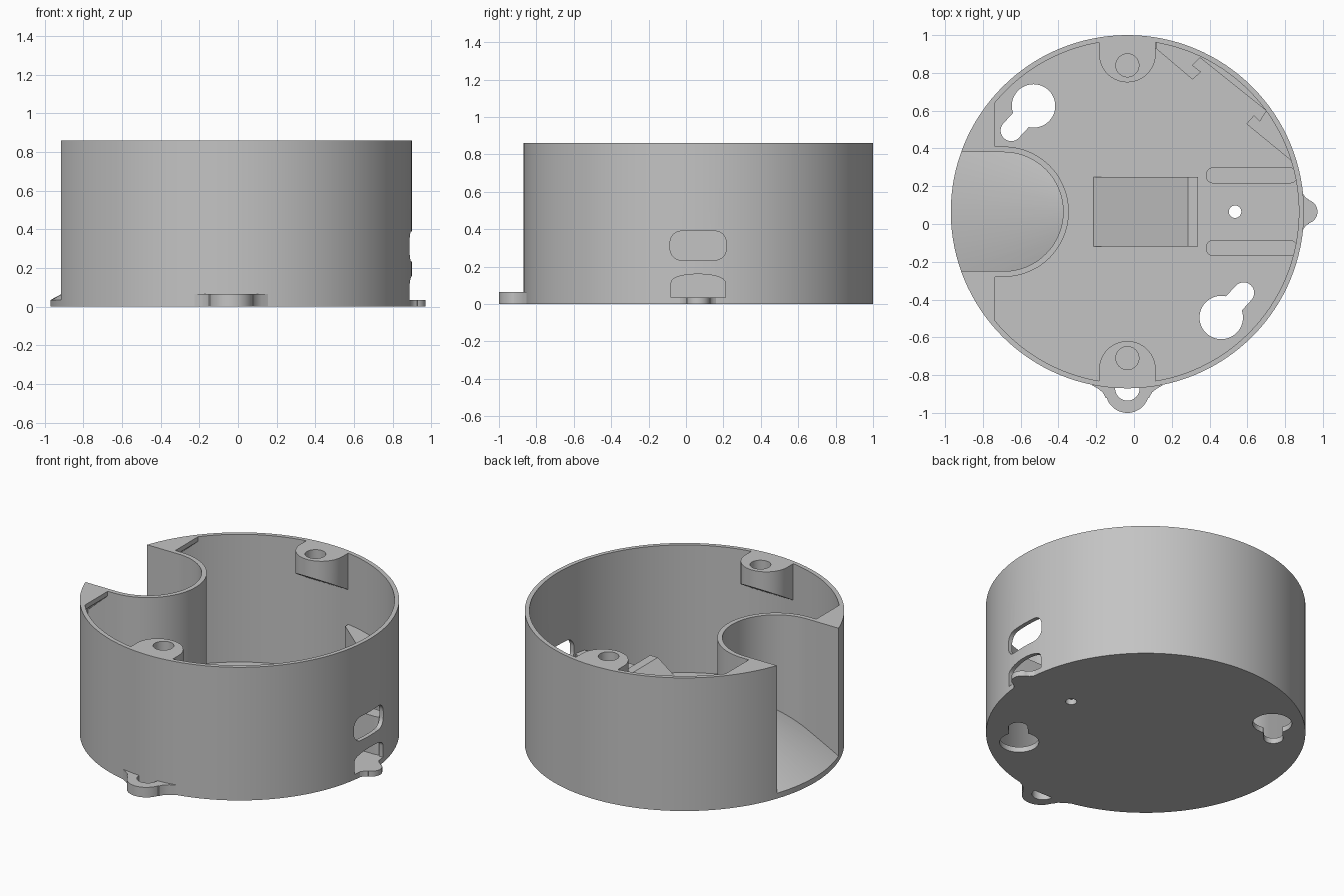
import bpy, bmesh
from math import cos, sin, pi, radians, sqrt

if "Cube" in bpy.data.objects:
    bpy.data.objects.remove(bpy.data.objects["Cube"], do_unlink=True)

CENTRE = (-0.035, 0.065, 0)      # axis of the round housing
R, RI, H, FLOOR = 0.935, 0.908, 0.86, 0.035
CH, CHX, CHW = 0.315, -0.655, 0.345   # channel radius, its centre, wall radius

mat = bpy.data.materials.new("plain grey")
mat.use_nodes = True
grey = (0.55, 0.55, 0.55, 1)
mat.diffuse_color = grey
mat.node_tree.nodes["Principled BSDF"].inputs["Base Color"].default_value = grey


def arc(cx, cy, r, a0, a1, n=24):
    steps = [radians(a0 + (a1 - a0) * i / n) for i in range(n + 1)]
    return [(cx + r * cos(a), cy + r * sin(a)) for a in steps]


def circle(cx, cy, r, n=48):
    return arc(cx, cy, r, 0, 360, n)[:-1]


def rounded(x0, x1, y0, y1, r):
    return (arc(x1 - r, y0 + r, r, -90, 0, 8) + arc(x1 - r, y1 - r, r, 0, 90, 8)
            + arc(x0 + r, y1 - r, r, 90, 180, 8) + arc(x0 + r, y0 + r, r, 180, 270, 8))


def flip(pts):
    return [(x, -y) for x, y in pts]


def prism(name, pts, lo, hi, axis="z"):
    """Extrude an outline along an axis; lo may be a function for a sloped underside."""
    place = {"z": lambda a, b, h: (a, b, h),
             "y": lambda a, b, h: (a, h, b),
             "x": lambda a, b, h: (h, a, b)}[axis]
    bm = bmesh.new()
    low = [bm.verts.new(place(a, b, lo(a, b) if callable(lo) else lo)) for a, b in pts]
    top = [bm.verts.new(place(a, b, hi)) for a, b in pts]
    bm.faces.new(low)
    bm.faces.new(top)
    for i in range(len(pts)):
        j = (i + 1) % len(pts)
        bm.faces.new((low[i], low[j], top[j], top[i]))
    return finish(name, bm)


def finish(name, bm):
    bmesh.ops.recalc_face_normals(bm, faces=bm.faces)
    me = bpy.data.meshes.new(name)
    bm.to_mesh(me)
    bm.free()
    me.materials.append(mat)
    ob = bpy.data.objects.new(name, me)
    ob.location = CENTRE
    bpy.context.collection.objects.link(ob)
    return ob


def boolean(ob, *tools, op="DIFFERENCE"):
    """Apply each tool to the part, then discard the tools."""
    for t in tools:
        m = ob.modifiers.new("cut", "BOOLEAN")
        m.operation, m.solver, m.object = op, "EXACT", t
    dg = bpy.context.evaluated_depsgraph_get()
    me = bpy.data.meshes.new_from_object(ob.evaluated_get(dg))
    ob.modifiers.clear()
    ob.data = me
    for t in tools:
        bpy.data.objects.remove(t, do_unlink=True)
    return ob


# Floor with two keyholes and a pin hole
floor = prism("floor", circle(0, 0, R, 128), 0, FLOOR)
cuts = [prism("pin_cut", circle(0.57, 0, 0.033), -0.1, 0.1)]
for s in (1, -1):
    neck = [(-0.575, 0.391), (-0.655, 0.469), (-0.535, 0.6), (-0.455, 0.52)]
    cuts += [prism("head_cut", circle(-0.497 * s, 0.56 * s, 0.115), -0.1, 0.1),
             prism("neck_cut", [(x * s, y * s) for x, y in neck], -0.1, 0.1),
             prism("end_cut", circle(-0.615 * s, 0.43 * s, 0.056), -0.1, 0.1)]
boolean(floor, *cuts)

# Round wall, opened by the channel and two side slots
arch = [(-0.145, FLOOR - 0.001), (0.145, FLOOR - 0.001), (0.145, 0.11)]
arch += [(0.145 * cos(pi * i / 16), 0.11 + 0.05 * sin(pi * i / 16) ** 0.8) for i in range(1, 16)]
arch += [(-0.145, 0.11)]
wall = prism("wall", circle(0, 0, R, 128), FLOOR, H)
boolean(wall,
        prism("bore", circle(0, 0, RI, 128), -0.1, 1),
        prism("channel_cut", [(-1.2, -CH), (CHX, -CH), (CHX, CH), (-1.2, CH)], -0.1, 1),
        prism("upper_slot", rounded(-0.15, 0.15, 0.235, 0.39, 0.06), 0.7, 1.1, "x"),
        prism("lower_slot", arch, 0.7, 1.1, "x"))

# U-shaped channel wall
xo, xi = -sqrt(R * R - CHW * CHW), -sqrt(R * R - CH * CH)
prism("channel_wall", [(xo, -CHW)] + arc(CHX, 0, CHW, -90, 90, 40) + [(xo, CHW), (xi, CH)]
      + arc(CHX, 0, CH, 90, -90, 40) + [(xi, -CH)], FLOOR, H)

# Conical ramp on the channel floor
bm = bmesh.new()
bmesh.ops.create_cone(bm, cap_ends=True, segments=128, radius1=R, radius2=0.1, depth=0.45)
bmesh.ops.translate(bm, verts=bm.verts, vec=(0, 0, FLOOR + 0.225))
ramp = finish("channel_ramp", bm)
boolean(ramp, prism("ramp_trim", [(-1.2, -CH)] + arc(CHX, 0, CH, -90, 90, 40) + [(-1.2, CH)],
                    -0.1, 1), op="INTERSECT")

# Corner ledges under the rim and screw bosses, both with sloped undersides
a0 = 180 - 39.5
ledge = [(-0.70, 0.335), (-0.70, 0.59)] + arc(0, 0, 0.92, a0, 158.5, 12)
boss = [(0.15, 0.91)] + arc(0, 0.835, 0.15, 0, -180, 32) + [(-0.15, 0.91)]
for side, fix in (("back", list), ("front", flip)):
    prism(side + "_corner_ledge", fix(ledge),
          lambda x, y: H - 0.03 - 0.9 * (x + 0.70) * -1, H)
    b = prism(side + "_screw_boss", fix(boss),
              lambda x, y: H - 0.11 - 0.6 * (abs(y) - 0.685), H)
    boolean(b, prism("screw_cut", fix(circle(0, 0.775, 0.061)), 0, 1))

# Outside tabs with flared feet
def tab(name, size, height, turn):
    half = [(0.19, -R + 0.018), (0.155, -R - 0.002), (0.13, -R - 0.022), (0.115, -R - 0.05)]
    half = [(x * size, -R + (y + R) * size) for x, y in half]
    tip = arc(0, -R - 0.015 * size, 0.115 * size, -18, -162, 24)
    pts = half + tip + [(-x, y) for x, y in reversed(half)]
    ob = prism(name, pts, 0, height)
    ob.rotation_euler.z = turn
    return ob


front_tab = tab("front_tab", 1, 0.065, 0)
boolean(front_tab, prism("tab_cut", circle(0, -R, 0.065), -0.1, 0.2))
tab("side_tab", 0.55, FLOOR, pi / 2)

# Inner wedge, guide rails and board clip
prism("centre_wedge", [(-0.18, FLOOR), (0.32, 0.40), (0.375, 0.40), (0.375, FLOOR)],
      -0.185, 0.185, "y")
rail = rounded(0.415, 0.9, 0.15, 0.235, 0.04)
prism("back_rail", rail, FLOOR, 0.28)
prism("front_rail", flip(rail), FLOOR, 0.28)
clip = [(0.15, 0.865), (0.345, 0.70), (0.39, 0.74), (0.345, 0.775), (0.385, 0.815),
        (0.735, 0.535), (0.70, 0.48), (0.67, 0.51), (0.63, 0.465), (0.88, 0.26)]
prism("board_clip", clip + arc(0, 0, 0.922, 17, 80.5, 32), FLOOR, 0.40)

# Smooth the round surfaces, keep edges sharp
bpy.ops.object.select_all(action="DESELECT")
for ob in bpy.context.collection.objects:
    if ob.type == "MESH" and ob.data.materials and ob.data.materials[0] == mat:
        ob.select_set(True)
        bpy.context.view_layer.objects.active = ob
bpy.ops.object.shade_smooth_by_angle(angle=radians(30))
